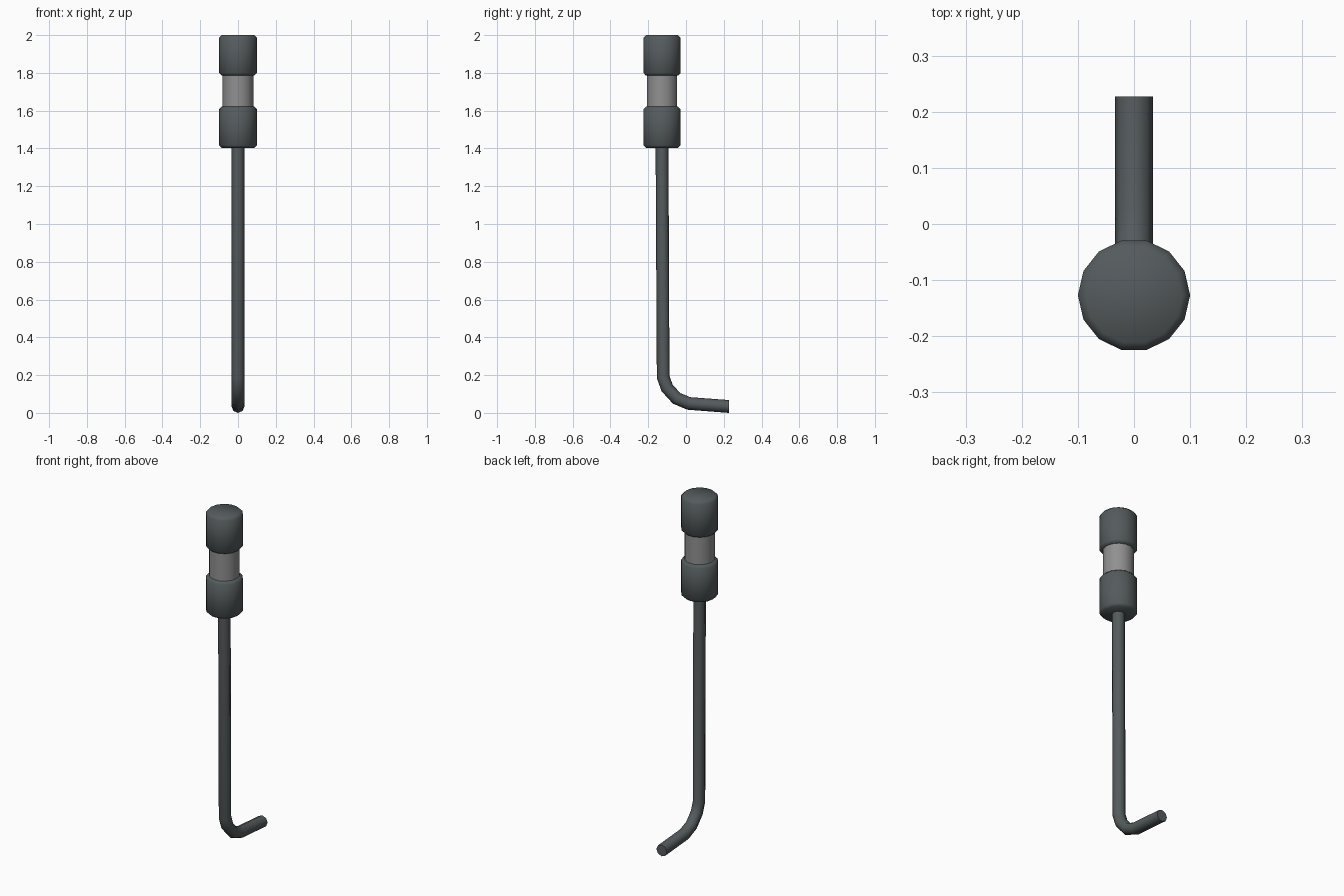
import bpy, bmesh, math

if "Cube" in bpy.data.objects:
    bpy.data.objects.remove(bpy.data.objects["Cube"])

CY = -0.127   # handle axis in y


def material(name, rgb):
    m = bpy.data.materials.new(name)
    m.diffuse_color = (*rgb, 1)
    m.use_nodes = True
    m.node_tree.nodes["Principled BSDF"].inputs["Base Color"].default_value = m.diffuse_color
    return m


DARK = material("dark_metal", (0.09, 0.105, 0.11))
BAND = material("grey_band", (0.28, 0.28, 0.28))


def loft(name, rings, mat, angle):
    """Skin a list of vertex rings, cap both ends, smooth by angle."""
    bm = bmesh.new()
    vr = [[bm.verts.new(p) for p in r] for r in rings]
    n = len(vr[0])
    for a, b in zip(vr, vr[1:]):
        for i in range(n):
            j = (i + 1) % n
            bm.faces.new((a[i], a[j], b[j], b[i]))
    bm.faces.new(vr[0][::-1])
    bm.faces.new(vr[-1])
    bmesh.ops.recalc_face_normals(bm, faces=bm.faces)
    me = bpy.data.meshes.new(name)
    bm.to_mesh(me)
    bm.free()
    me.materials.append(mat)
    ob = bpy.data.objects.new(name, me)
    bpy.context.collection.objects.link(ob)
    bpy.ops.object.select_all(action='DESELECT')
    ob.select_set(True)
    bpy.context.view_layer.objects.active = ob
    bpy.ops.object.shade_smooth_by_angle(angle=math.radians(angle))


def turned(name, profile, mat, sides=14):
    rings = [[(r * math.cos(2 * math.pi * i / sides),
               CY + r * math.sin(2 * math.pi * i / sides), z)
              for i in range(sides)] for r, z in profile]
    loft(name, rings, mat, 60)


# Handle: two chamfered grips with a thinner band between them
for name, z0, z1 in (("lower_grip", 1.403, 1.622), ("upper_grip", 1.785, 2.0)):
    turned(name, [(0.086, z0), (0.1, z0 + 0.014),
                  (0.1, z1 - 0.014), (0.086, z1)], DARK)
turned("middle_band", [(0.082, 1.61), (0.082, 1.80)], BAND)

# Bent rod: octagonal section mitred along a path in the y-z plane
path = [(CY, 1.42), (-0.121, 0.19), (-0.1, 0.132), (-0.05, 0.077),
        (0.015, 0.05), (0.227, 0.036)]
R, SIDES = 0.034, 8
dirs = []
for a, b in zip(path, path[1:]):
    length = math.hypot(b[0] - a[0], b[1] - a[1])
    dirs.append(((b[0] - a[0]) / length, (b[1] - a[1]) / length))
rings = []
for k, (y, z) in enumerate(path):
    d0, d1 = dirs[max(k - 1, 0)], dirs[min(k, len(dirs) - 1)]
    ty, tz = d0[0] + d1[0], d0[1] + d1[1]
    if k == len(path) - 1:
        ty, tz = 1, 0          # end is cut upright
    length = math.hypot(ty, tz)
    ny, nz = -tz / length, ty / length
    rings.append([(R * math.cos(2 * math.pi * i / SIDES),
                   y + ny * R * math.sin(2 * math.pi * i / SIDES),
                   z + nz * R * math.sin(2 * math.pi * i / SIDES))
                  for i in range(SIDES)])
low = min(p[2] for p in rings[-1])
rings[-1] = [(x, y, z - low) for x, y, z in rings[-1]]
loft("bent_rod", rings, DARK, 60)
